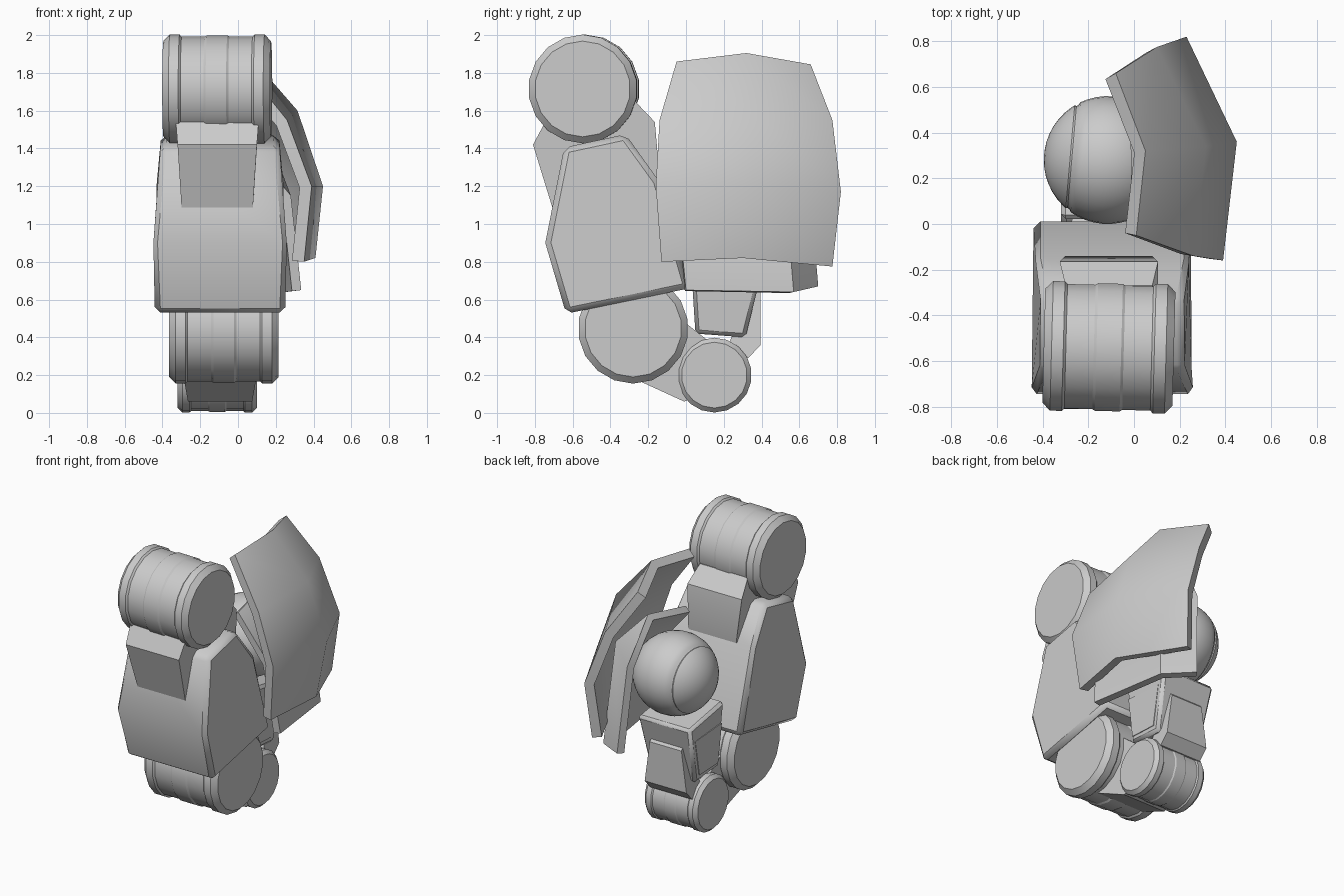
import bpy, bmesh
from math import sin, cos, pi, sqrt, radians
from mathutils import Matrix

if "Cube" in bpy.data.objects:
    bpy.data.objects.remove(bpy.data.objects["Cube"])


def finish(name, bm, fix=True):
    if fix:
        bmesh.ops.recalc_face_normals(bm, faces=bm.faces)
    me = bpy.data.meshes.new(name)
    bm.to_mesh(me)
    bm.free()
    ob = bpy.data.objects.new(name, me)
    bpy.context.collection.objects.link(ob)
    return ob


def prism(name, pts, cx, bevel=0.0):
    """Side profile of (y, z, half width) points, spread symmetrically about x = cx."""
    bm = bmesh.new()
    left = [bm.verts.new((cx - w, y, z)) for y, z, w in pts]
    right = [bm.verts.new((cx + w, y, z)) for y, z, w in pts]
    bm.faces.new(left)
    bm.faces.new(right[::-1])
    n = len(pts)
    for i in range(n):
        j = (i + 1) % n
        bm.faces.new((left[j], left[i], right[i], right[j]))
    ob = finish(name, bm)
    if bevel:
        m = ob.modifiers.new("bevel", 'BEVEL')
        m.width = bevel
        m.segments = 1
        m.limit_method = 'ANGLE'
        m.angle_limit = radians(42)
    return ob


def lathe(name, profile, centre, sides=18, tilt=0.0):
    """Spin (x, radius) points about the x axis."""
    bm = bmesh.new()
    rings = [[bm.verts.new((x, r * sin(2 * pi * k / sides), r * cos(2 * pi * k / sides)))
              for k in range(sides)] for x, r in profile]
    for a, b in zip(rings, rings[1:]):
        for k in range(sides):
            m = (k + 1) % sides
            bm.faces.new((a[k], a[m], b[m], b[k]))
    bm.faces.new(rings[0])
    bm.faces.new(rings[-1][::-1])
    bmesh.ops.transform(bm, verts=bm.verts,
                        matrix=Matrix.Translation(centre) @ Matrix.Rotation(tilt, 4, 'Z'))
    return finish(name, bm)


def drum(name, centre, r, half, tilt=0.0):
    """Joint drum with chamfered end rings and four narrow steps between its bands."""
    side = [(1, .88), (.88, 1), (.70, 1), (.66, .96), (.23, .96), (.19, .985)]
    prof = [(-t * half, k * r) for t, k in side] + [(t * half, k * r) for t, k in side[::-1]]
    return lathe(name, prof, centre, 18, tilt)


def shell(name, columns, thickness):
    """Armour plate through columns of outer surface points, thickened inwards."""
    bm = bmesh.new()
    cols = [[bm.verts.new(p) for p in c] for c in columns]
    for a, b in zip(cols, cols[1:]):
        for j in range(len(a) - 1):
            bm.faces.new((a[j], a[j + 1], b[j + 1], b[j]))
    ob = finish(name, bm, False)
    m = ob.modifiers.new("thickness", 'SOLIDIFY')
    m.thickness = thickness
    m.offset = -1
    return ob


# joint drums
drum("upper_drum", (-.11, -.54, 1.715), .288, .285, radians(-1.5))
drum("elbow_drum", (-.075, -.28, .447), .292, .29)
drum("lower_drum", (-.11, .15, .20), .198, .21)

# main armoured block
prism("main_block", [(-.645, 1.405, .315), (-.32, 1.475, .31), (-.145, 1.23, .345),
                     (.02, .66, .345), (-.635, .525, .345), (-.745, .90, .361)], -.095, .03)

# bracket holding the upper drum
prism("upper_bracket", [(-.74, 1.55, .22), (-.81, 1.42, .21), (-.69, 1.03, .185),
                        (-.20, 1.02, .18), (-.14, 1.25, .19), (-.165, 1.54, .215),
                        (-.27, 1.65, .19)], -.11)

# link between the two lower drums
prism("drum_link", [(-.25, .17, .19), (-.01, .06, .17), (.12, .10, .17),
                    (.12, .38, .17), (-.02, .49, .18), (-.2, .5, .19)], -.095)

# rear block below the ball, with side panels and back plate
prism("rear_block", [(.02, .89, .205), (.42, .825, .21), (.315, .40, .18),
                     (.05, .42, .18)], -.115, .02)
prism("rear_side_panels", [(.05, .74, .204), (.35, .72, .204), (.28, .45, .188),
                           (.07, .46, .188)], -.115)
prism("rear_back_plate", [(.36, .69, .125), (.395, .65, .125), (.395, .36, .165),
                          (.33, .29, .165), (.20, .30, .165)], -.115)

# shoulder ball with a seam ring
R = .28
prof = [(-R * cos(a), R * sin(a)) for a in [pi * (.02 + .96 * i / 22) for i in range(23)]]
prof = [p for p in prof if not -.17 < p[0] < -.125]
seam = [(x, sqrt(R * R - x * x) - d) for x, d in
        ((-.165, 0), (-.157, .008), (-.149, .008), (-.141, 0))]
lathe("shoulder_ball", sorted(prof + seam), (-.115, .28, 1.13), 32, radians(-5))

# outer shoulder plate
shell("outer_shoulder_plate", [
    [(.01, -.05, 1.86), (.26, -.14, 1.55), (.39, -.16, 1.20), (.35, -.13, .80)],
    [(.05, .32, 1.905), (.315, .34, 1.60), (.45, .36, 1.20), (.41, .30, .82)],
    [(-.08, .66, 1.845), (.10, .775, 1.55), (.23, .82, 1.17), (.20, .775, .775)]], .065)

# inner shoulder plate
shell("inner_shoulder_plate", [
    [(.03, -.04, 1.45), (.28, -.05, 1.15), (.335, .0, .65)],
    [(.02, .40, 1.56), (.20, .51, 1.36), (.255, .57, .64)],
    [(-.01, .56, 1.44), (.01, .65, 1.28), (.055, .70, .67)]], .05)

# apply modifiers and shade
for ob in bpy.context.collection.objects:
    ob.select_set(True)
    bpy.context.view_layer.objects.active = ob
bpy.ops.object.convert(target='MESH')
bpy.ops.object.shade_smooth_by_angle(angle=radians(38))
# crisper edges on the drums
for ob in bpy.context.collection.objects:
    ob.select_set(ob.name.endswith("drum"))
bpy.context.view_layer.objects.active = bpy.data.objects["upper_drum"]
bpy.ops.object.shade_smooth_by_angle(angle=radians(21))
